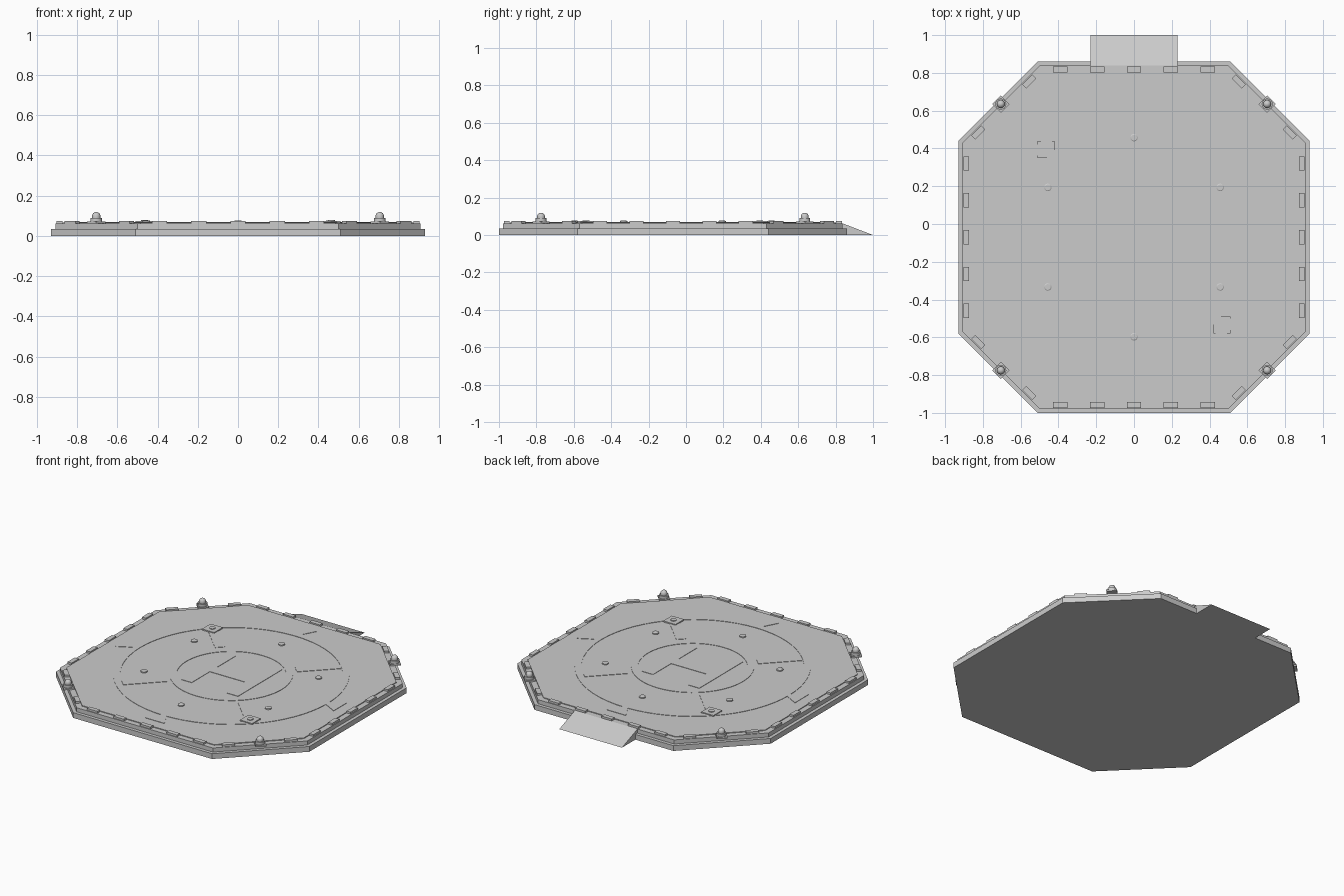
import bpy, bmesh, math
from mathutils import Matrix, Vector

cube = bpy.data.objects.get("Cube")
if cube:
    bpy.data.objects.remove(cube, do_unlink=True)

CY = -0.07      # centre of the pad along y
RIM = 0.062     # top of the rim
DECK = 0.067    # top of the deck
MARK = 0.0025   # thickness of painted markings

grey = bpy.data.materials.new("light_grey")
grey.use_nodes = True
colour = (0.6, 0.6, 0.6, 1)
grey.diffuse_color = colour
grey.node_tree.nodes["Principled BSDF"].inputs["Base Color"].default_value = colour


def finish(bm, name, loc=(0, 0, 0), angle=0):
    bmesh.ops.recalc_face_normals(bm, faces=bm.faces)
    mesh = bpy.data.meshes.new(name)
    bm.to_mesh(mesh)
    bm.free()
    mesh.materials.append(grey)
    obj = bpy.data.objects.new(name, mesh)
    obj.location = (loc[0], loc[1] + CY, loc[2])
    obj.rotation_euler.z = angle
    bpy.context.collection.objects.link(obj)
    return obj


def smooth(obj):
    bpy.ops.object.select_all(action='DESELECT')
    obj.select_set(True)
    bpy.context.view_layer.objects.active = obj
    bpy.ops.object.shade_smooth_by_angle()


def extrude(bm, face, vec):
    new = bmesh.ops.extrude_face_region(bm, geom=[face])["geom"]
    bmesh.ops.translate(bm, vec=vec,
                        verts=[v for v in new if isinstance(v, bmesh.types.BMVert)])


def prism(name, outline, z0, z1, loc=(0, 0), angle=0):
    bm = bmesh.new()
    face = bm.faces.new([bm.verts.new((x, y, 0)) for x, y in outline])
    extrude(bm, face, (0, 0, z1 - z0))
    # The starting face is kept as the underside
    if not any(all(v.co.z == 0 for v in f.verts) for f in bm.faces):
        bm.faces.new([v for v in bm.verts if v.co.z == 0])
    finish(bm, name, (*loc, z0), angle)


def plate(name, w, d, z0, z1, loc=(0, 0), angle=0):
    w, d = w / 2, d / 2
    prism(name, [(-w, -d), (w, -d), (w, d), (-w, d)], z0, z1, loc, angle)


def octagon(name, half, flat, z0, z1):
    pts = [(flat, -half), (half, -flat), (half, flat), (flat, half)]
    pts += [(-x, -y) for x, y in pts]
    prism(name, pts, z0, z1)


def lathe(name, profile, loc, steps=24, closed=False):
    bm = bmesh.new()
    vs = [bm.verts.new((r, 0, z)) for r, z in profile]
    edges = [bm.edges.new(p) for p in zip(vs, vs[1:])]
    if closed:
        edges.append(bm.edges.new((vs[-1], vs[0])))
    bmesh.ops.spin(bm, geom=vs + edges, cent=(0, 0, 0), axis=(0, 0, 1),
                   angle=math.tau, steps=steps)
    bmesh.ops.remove_doubles(bm, verts=bm.verts, dist=0.0002)
    smooth(finish(bm, name, loc))


# Stacked platform
octagon("base_slab", 0.93, 0.51, 0, 0.035)
octagon("upper_slab", 0.908, 0.50, 0.035, RIM)
octagon("deck", 0.872, 0.485, RIM, DECK)

# Access ramp, a wedge swept across its width
bm = bmesh.new()
side = bm.faces.new([bm.verts.new((-0.23, y, z)) for y, z in
                     ((0.90, 0), (1.07, 0), (0.908, RIM), (0.90, RIM))])
extrude(bm, side, (0.46, 0, 0))
finish(bm, "access_ramp")

# Painted rings
for name, r in (("inner_ring", 0.37), ("outer_ring", 0.71)):
    lathe(name, [(r - 0.04, 0), (r, 0), (r, MARK), (r - 0.04, MARK)],
          (0, 0, DECK), 64, True)

# Central landing mark
for s in (-1, 1):
    plate("mark_upright", 0.08, 0.46, DECK, DECK + MARK, (s * 0.17, 0))
plate("mark_crossbar", 0.26, 0.08, DECK, DECK + MARK)

# Edge fittings repeated on every quarter turn
for q in range(4):
    a = q * math.pi / 2
    turn = Matrix.Rotation(a, 2)

    def at(x, y):
        return tuple(turn @ Vector((x, y)))

    for i in range(-2, 3):
        plate("edge_light", 0.076, 0.03, RIM, 0.075, at(i * 0.195, -0.888), a)

    # Inward arrow on each straight side
    prism("arrow_mark", [(-0.07, -0.80), (0.07, -0.80), (0, -0.67)],
          DECK, DECK + MARK, (0, 0), a)

    # Diagonal stripe, corner lights and beacon
    d = a + math.pi / 4
    plate("diagonal_stripe", 0.06, 0.27, DECK, DECK + MARK, at(0.375, -0.375), d)
    for s in (-0.135, 0.135):
        plate("corner_light", 0.076, 0.03, RIM, 0.075, at(0.69 + s, s - 0.69), d)
    plate("beacon_foot", 0.065, 0.065, RIM, 0.072, at(0.705, -0.705), d)
    dome = [(0.021 * math.cos(t * math.pi / 12), 0.098 + 0.021 * math.sin(t * math.pi / 12))
            for t in range(7)]
    lathe("beacon", [(0, 0.07), (0.029, 0.07), (0.029, 0.09), (0.021, 0.09)] + dome,
          (*at(0.705, -0.705), 0))

# Light studs around the deck
for k in range(6):
    t = math.pi / 6 + k * math.pi / 3
    lathe("deck_stud", [(0, 0), (0.02, 0), (0.02, 0.007), (0.015, 0.01), (0, 0.01)],
          (0.527 * math.cos(t), 0.527 * math.sin(t), DECK))

# Two service hatches with round handles
for s in (-1, 1):
    spot = (s * 0.465, -s * 0.465)
    plate("service_hatch", 0.09, 0.09, DECK, DECK + 0.008, spot)
    lathe("hatch_handle", [(0, 0), (0.018, 0), (0.018, 0.004), (0, 0.004)],
          (*spot, DECK + 0.008))
